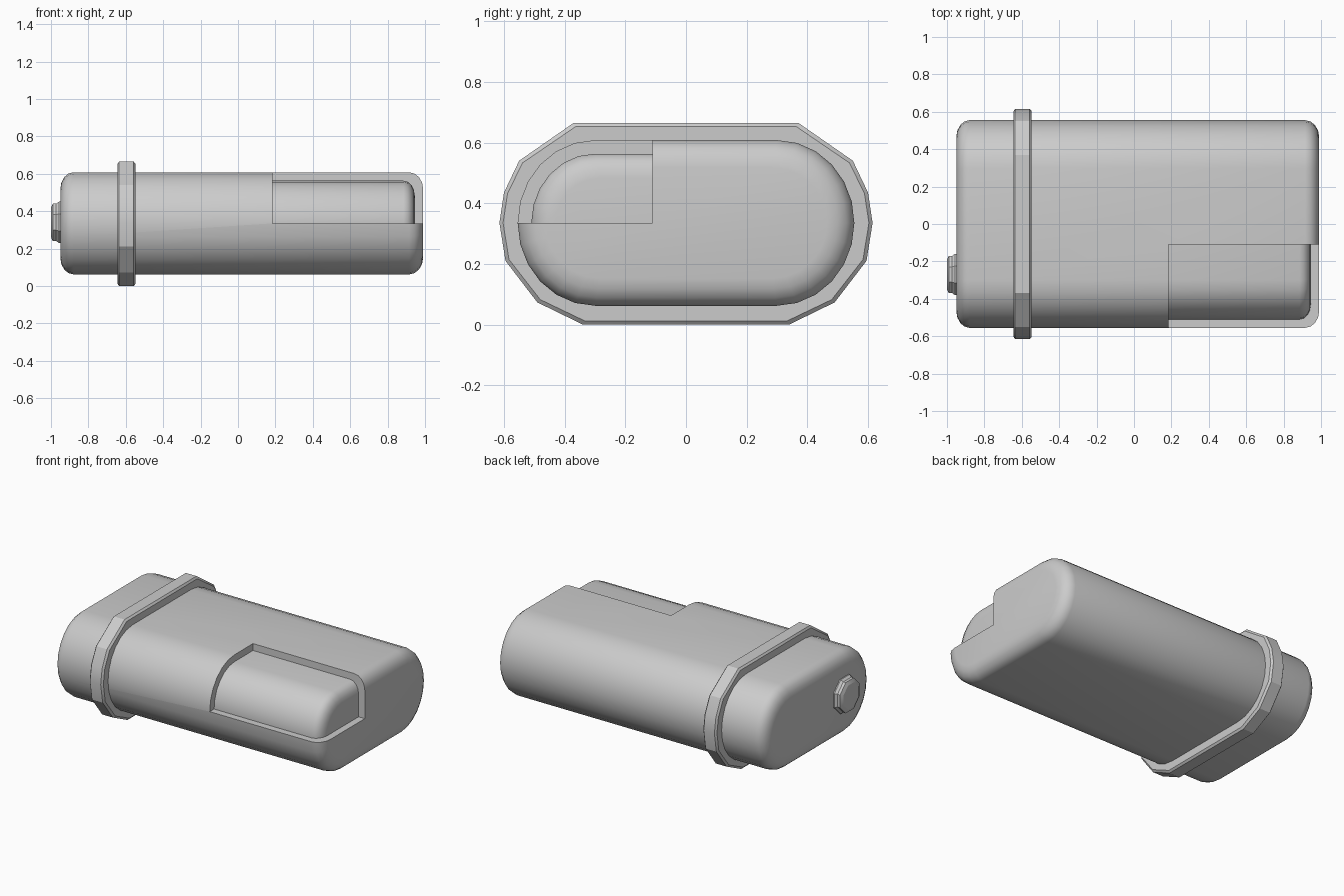
import bpy, bmesh
from math import sin, cos, pi, radians
from mathutils import Matrix

if "Cube" in bpy.data.objects:
    bpy.data.objects.remove(bpy.data.objects["Cube"])

grey = bpy.data.materials.new("plain grey")
grey.use_nodes = True
colour = (0.6, 0.6, 0.6, 1)
grey.diffuse_color = colour
grey.node_tree.nodes["Principled BSDF"].inputs["Base Color"].default_value = colour

MID = 0.335  # height of the long axis


def capsule(hy, hz, flat, steps):
    """Flat-sided oval in the y-z plane with elliptical ends."""
    pts = []
    for side in (1, -1):
        for i in range(steps + 1):
            a = pi * i / steps
            pts.append((side * (flat + (hy - flat) * sin(a)), side * hz * cos(a)))
    return pts


def loft(name, sections, y=0.0, z=MID, smooth=35):
    """Skin closed (x, outline) sections and cap both ends."""
    bm = bmesh.new()
    rings = [[bm.verts.new((x, y + p, z + q)) for p, q in outline] for x, outline in sections]
    n = len(rings[0])
    for a, b in zip(rings, rings[1:]):
        for i in range(n):
            j = (i + 1) % n
            bm.faces.new((a[i], a[j], b[j], b[i]))
    bm.faces.new(rings[0])
    bm.faces.new(rings[-1])
    bmesh.ops.recalc_face_normals(bm, faces=bm.faces)
    mesh = bpy.data.meshes.new(name)
    bm.to_mesh(mesh)
    bm.free()
    mesh.materials.append(grey)
    obj = bpy.data.objects.new(name, mesh)
    bpy.context.collection.objects.link(obj)
    bpy.ops.object.select_all(action="DESELECT")
    obj.select_set(True)
    bpy.context.view_layer.objects.active = obj
    bpy.ops.object.shade_smooth_by_angle(angle=radians(smooth))
    return obj


def rounded_end(x, depth, inset, hy, hz, flat, direction):
    """Sections rounding off one end, from full size to the end face."""
    out = []
    for i in range(5):
        a = pi / 2 * i / 4
        k = inset * (1 - cos(a))
        out.append((x + direction * depth * (sin(a) - 1),
                    capsule(hy - k, hz - k, flat - k * 0.2, 12)))
    return out


# Outer shell, with both ends rounded
size = (0.555, 0.273, 0.3)
left_end = rounded_end(-0.95, 0.07, 0.09, *size, -1)
right_end = rounded_end(0.99, 0.075, 0.09, *size, 1)
shell = loft("shell", left_end[::-1] + right_end)

# Quarter cutout in the front upper corner
bm = bmesh.new()
bmesh.ops.create_cube(bm, size=1, matrix=Matrix.Translation((0.685, -0.61, MID + 0.5)) @ Matrix.Diagonal((1, 1, 1, 1)))
mesh = bpy.data.meshes.new("corner_cutter")
bm.to_mesh(mesh)
bm.free()
mesh.materials.append(grey)
cutter = bpy.data.objects.new("corner_cutter", mesh)
bpy.context.collection.objects.link(cutter)
cutter.hide_render = True
cutter.hide_set(True)
cut = shell.modifiers.new("cutout", "BOOLEAN")
cut.operation = "DIFFERENCE"
cut.solver = "EXACT"
cut.object = cutter
bpy.context.view_layer.update()
cut_mesh = bpy.data.meshes.new_from_object(shell.evaluated_get(bpy.context.evaluated_depsgraph_get()))
shell.modifiers.clear()
shell.data = cut_mesh
bpy.data.objects.remove(cutter)
bpy.ops.object.select_all(action="DESELECT")
shell.select_set(True)
bpy.context.view_layer.objects.active = shell
bpy.ops.object.shade_smooth_by_angle(angle=radians(35))

# Inner core showing through the cutout
core_size = (0.51, 0.228, 0.3)
core_end = rounded_end(0.945, 0.06, 0.08, *core_size, 1)
loft("inner_core", [(0.1, capsule(*core_size, 12))] + core_end)

# Faceted collar around the shell
collar_outline = [(0.37, 0.33), (0.55, 0.205), (0.6, 0.1), (0.615, 0),
                  (0.595, -0.125), (0.49, -0.262), (0.34, -0.335)]
collar_outline += [(-p, q) for p, q in reversed(collar_outline)]


def collar_section(x, k):
    return x, [(p * (1 - k / 0.615), q * (1 - k / 0.335)) for p, q in collar_outline]


loft("collar", [collar_section(-0.645, 0.012), collar_section(-0.635, 0),
                collar_section(-0.558, 0), collar_section(-0.547, 0.012)], smooth=25)


# End button
def octagon(r):
    return [(r * cos(pi * i / 4 + pi / 8), r * sin(pi * i / 4 + pi / 8)) for i in range(8)]


loft("end_button", [(-0.93, octagon(0.12)), (-0.957, octagon(0.12)), (-0.972, octagon(0.108)),
                    (-0.99, octagon(0.108)), (-1.0, octagon(0.085))], y=-0.27, z=0.34, smooth=25)
